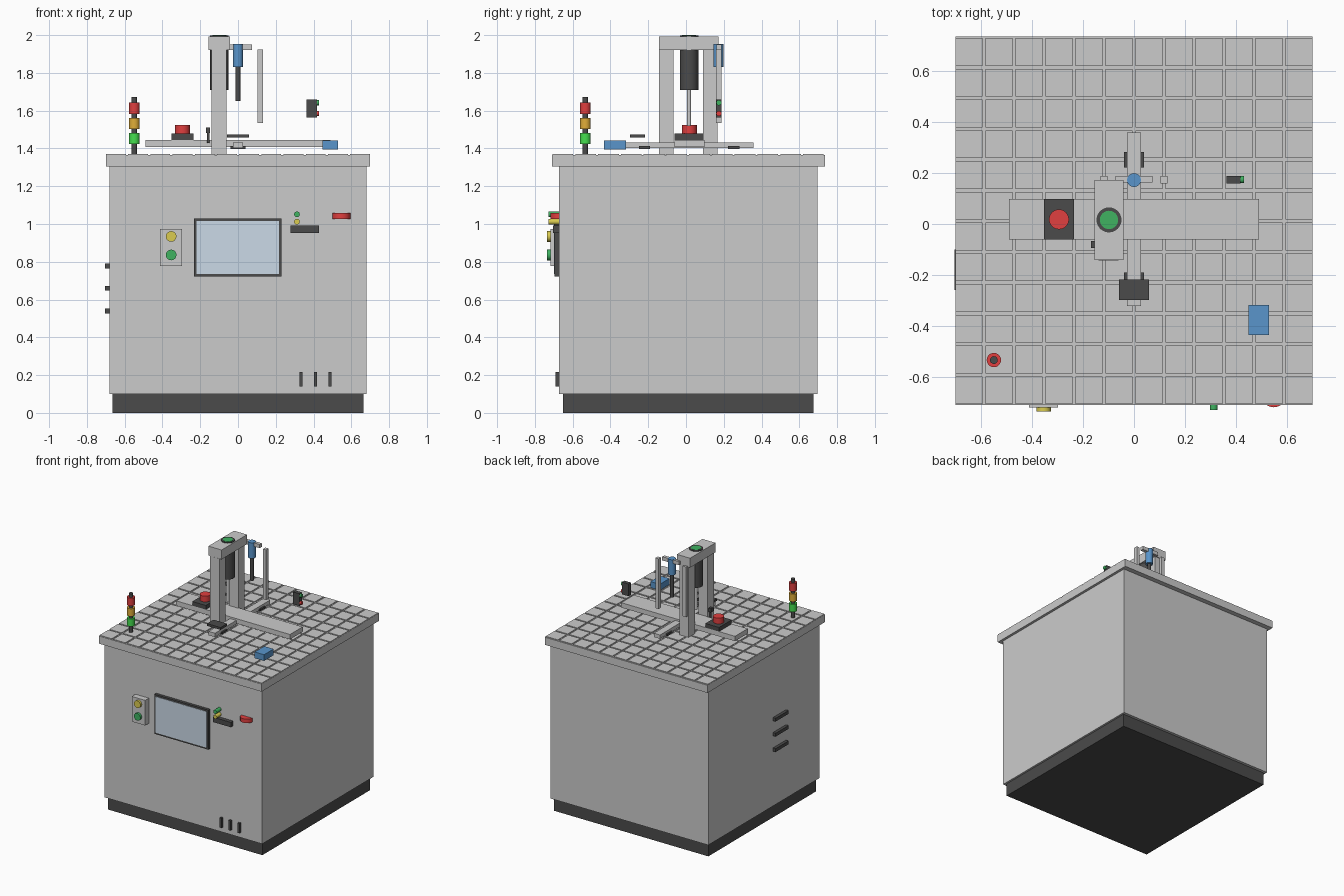
import bpy, math

if "Cube" in bpy.data.objects:
    bpy.data.objects.remove(bpy.data.objects["Cube"])

def material(name, rgb):
    m = bpy.data.materials.new(name)
    m.diffuse_color = (*rgb, 1)
    m.use_nodes = True
    m.node_tree.nodes["Principled BSDF"].inputs["Base Color"].default_value = m.diffuse_color
    return m

DARK = material("dark_grey", (0.07, 0.07, 0.07))
RED = material("red", (0.75, 0.05, 0.05))
GREEN = material("green", (0.05, 0.45, 0.12))
LIME = material("lamp_green", (0.06, 0.75, 0.08))
YELLOW = material("yellow", (0.7, 0.6, 0.08))
AMBER = material("amber", (0.75, 0.42, 0.04))
BLUE = material("blue", (0.1, 0.3, 0.6))
GLASS = material("screen_blue", (0.6, 0.7, 0.8))

def finish(o, name, mat):
    o.name = name
    if mat:
        o.data.materials.append(mat)
    return o

def box(name, x, y, z, mat=None):
    """Box from (min, max) pairs."""
    bpy.ops.mesh.primitive_cube_add(size=1, location=[sum(a) / 2 for a in (x, y, z)])
    o = bpy.context.object
    o.scale = [a[1] - a[0] for a in (x, y, z)]
    bpy.ops.object.transform_apply(location=False, rotation=False, scale=True)
    return finish(o, name, mat)

def cyl(name, axis, a, b, r, span, mat=None):
    """Cylinder along an axis; a, b are the other two coordinates in order."""
    c, depth = sum(span) / 2, span[1] - span[0]
    loc = {'x': (c, a, b), 'y': (a, c, b), 'z': (a, b, c)}[axis]
    rot = {'x': (0, math.pi / 2, 0), 'y': (math.pi / 2, 0, 0), 'z': (0, 0, 0)}[axis]
    bpy.ops.mesh.primitive_cylinder_add(vertices=32, radius=r, depth=depth, location=loc, rotation=rot)
    bpy.ops.object.shade_smooth_by_angle()
    return finish(bpy.context.object, name, mat)

# Cabinet
box("plinth", (-.665, .665), (-.65, .675), (0, .10), DARK)
box("cabinet", (-.68, .68), (-.673, .697), (.10, 1.305))
box("table_top", (-.70, .70), (-.71, .735), (1.305, 1.364))

# Tiled work surface
tile = box("table_tiles", (-.699, -.594), (-.706, -.597), (1.364, 1.37))
for axis, step in ((0, .1175), (1, .1205)):
    arr = tile.modifiers.new("array", 'ARRAY')
    arr.count = 12
    arr.use_relative_offset = False
    arr.use_constant_offset = True
    arr.constant_offset_displace = [step if i == axis else 0 for i in range(3)]
tile.location.x += .0003

# Crossed rails
box("long_rail", (-.49, .49), (-.06, .097), (1.408, 1.446))
box("cross_rail", (-.027, .027), (-.322, .358), (1.402, 1.432))
for y in (-.22, .252):
    box("rail_clamp", (-.039, .039), (y - .03, y + .03), (1.398, 1.414), DARK)
box("rail_carriage", (-.059, .058), (-.297, -.218), (1.457, 1.475), DARK)
box("blue_sensor", (.448, .529), (-.435, -.317), (1.394, 1.442), BLUE)

# Button station on the rail
box("station_base", (-.352, -.235), (-.06, .097), (1.446, 1.478), DARK)
cyl("station_button", 'z', -.294, .018, .039, (1.478, 1.523), RED)
cyl("probe_stem", 'z', -.157, -.08, .007, (1.43, 1.49), DARK)
box("probe_head", (-.169, -.147), (-.094, -.066), (1.483, 1.512), DARK)

# Gantry with press cylinder
for y in (-.143, .09):
    box("gantry_post", (-.139, -.06), (y, y + .077), (1.368, 1.92))
box("gantry_beam", (-.155, -.042), (-.142, .172), (1.92, 1.993))
cyl("press_cylinder", 'z', -.098, .016, .049, (1.71, 1.998), DARK)
cyl("press_cap", 'z', -.098, .016, .036, (1.99, 2.0), GREEN)
cyl("press_rod", 'z', -.098, .016, .01, (1.52, 1.72))

# Rear actuator and its guide bars
box("actuator_arm", (-.072, .073), (.162, .188), (1.922, 1.95))
cyl("actuator_body", 'z', 0, .172, .027, (1.83, 1.952), BLUE)
cyl("actuator_rod", 'z', 0, .172, .013, (1.65, 1.84), DARK)
for x in (-.118, .118):
    box("guide_bar", (x - .014, x + .014), (.159, .189), (1.535, 1.925))

# Indicator box
box("indicator_box", (.362, .418), (.159, .189), (1.565, 1.66), DARK)
cyl("indicator_green", 'x', .174, 1.642, .014, (.415, .43), GREEN)
cyl("indicator_red", 'x', .174, 1.585, .014, (.415, .43), RED)

# Signal tower
cyl("tower_pole", 'z', -.549, -.533, .015, (1.37, 1.672), DARK)
for z0, z1, m in ((1.423, 1.482, LIME), (1.502, 1.562, AMBER), (1.582, 1.644, RED)):
    cyl("tower_lamp", 'z', -.549, -.533, .028, (z0, z1), m)

# Touch panel
box("screen_frame", (-.234, .231), (-.695, -.67), (.722, 1.03), DARK)
box("screen_glass", (-.22, .218), (-.698, -.69), (.735, 1.016), GLASS)

# Front controls
box("button_box", (-.412, -.297), (-.718, -.67), (.778, .974))
cyl("yellow_button", 'y', -.354, .934, .028, (-.735, -.71), YELLOW)
cyl("green_button", 'y', -.354, .836, .028, (-.735, -.71), GREEN)
cyl("green_lamp", 'y', .312, 1.051, .015, (-.728, -.67), GREEN)
cyl("yellow_lamp", 'y', .312, 1.012, .015, (-.728, -.67), YELLOW)
box("drawer_handle", (.277, .43), (-.703, -.67), (.953, .991), DARK)
cyl("red_grip", 'z', .547, -.67, .048, (1.026, 1.057), RED)

# Vent slots on front and left side
for x in (.333, .41, .487):
    box("front_vent", (x - .008, x + .008), (-.69, -.67), (.14, .216), DARK)
for z in (.54, .66, .777):
    box("side_vent", (-.703, -.675), (-.258, -.10), (z - .013, z + .013), DARK)
